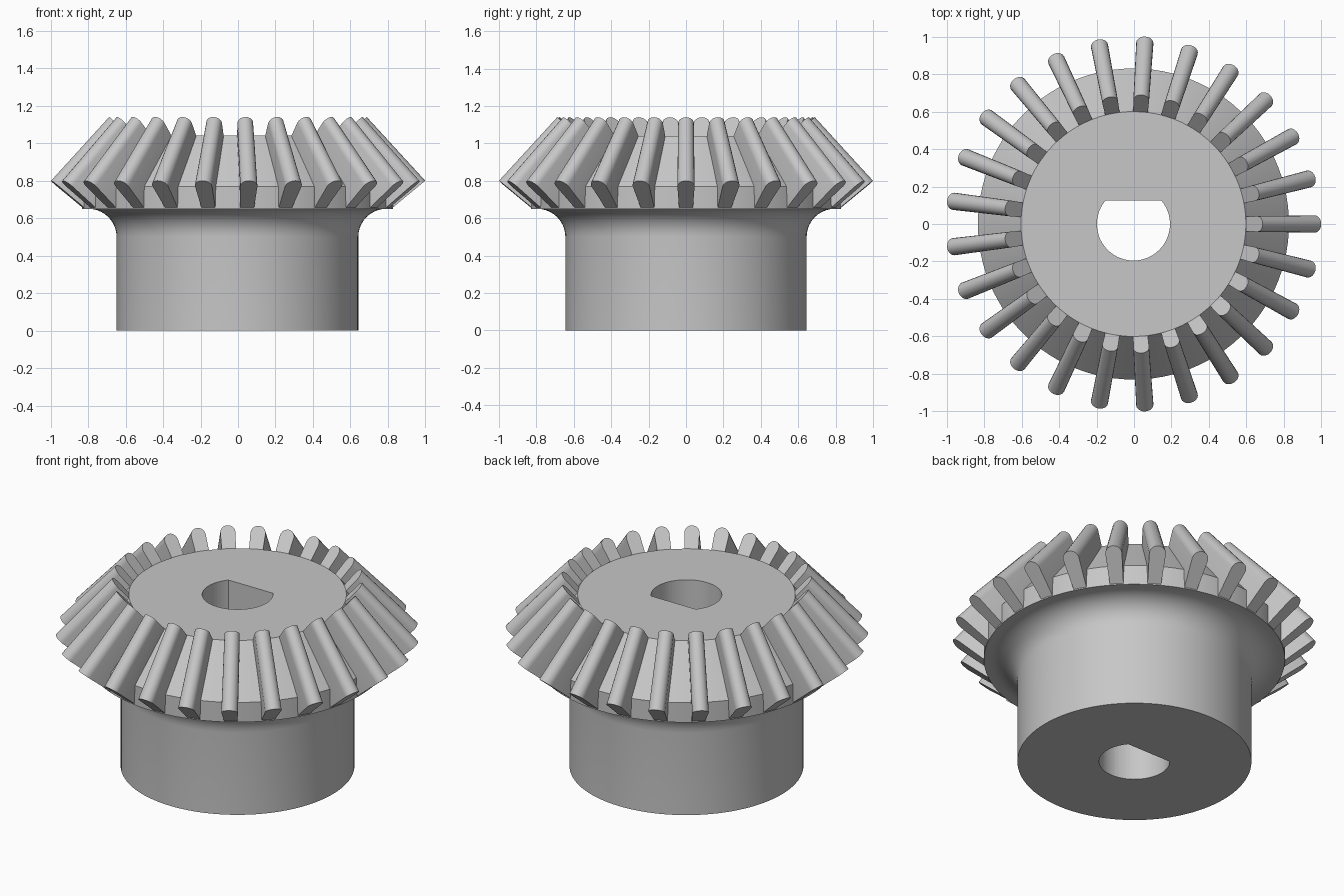
import bpy, bmesh
from math import pi, sin, cos, radians, asin
from mathutils import Vector, Matrix

default = bpy.data.objects.get("Cube")
if default:
    bpy.data.objects.remove(default, do_unlink=True)

TEETH = 25
CENTRE_X = -0.003

steel = bpy.data.materials.new("grey steel")
steel.use_nodes = True
grey = (0.57, 0.57, 0.57, 1)
steel.diffuse_color = grey
steel.node_tree.nodes["Principled BSDF"].inputs["Base Color"].default_value = grey


def make_object(name, bm):
    bmesh.ops.recalc_face_normals(bm, faces=bm.faces)
    mesh = bpy.data.meshes.new(name)
    bm.to_mesh(mesh)
    bm.free()
    mesh.materials.append(steel)
    obj = bpy.data.objects.new(name, mesh)
    obj.location.x = CENTRE_X
    bpy.context.collection.objects.link(obj)
    return obj


def select_only(obj):
    bpy.ops.object.select_all(action='DESELECT')
    obj.select_set(True)
    bpy.context.view_layer.objects.active = obj


def lathe(name, profile, steps):
    bm = bmesh.new()
    verts = [bm.verts.new((r, 0, z)) for r, z in profile]
    edges = [bm.edges.new(pair) for pair in zip(verts, verts[1:])]
    bmesh.ops.spin(bm, geom=verts + edges, cent=(0, 0, 0), axis=(0, 0, 1),
                   angle=2 * pi, steps=steps)
    bmesh.ops.remove_doubles(bm, verts=bm.verts, dist=0.0001)
    return make_object(name, bm)


def bridge(bm, loop_a, loop_b):
    for i in range(len(loop_a)):
        j = (i + 1) % len(loop_a)
        bm.faces.new((loop_a[i], loop_a[j], loop_b[j], loop_b[i]))
    bm.faces.new(loop_a)
    bm.faces.new(loop_b)


# Hub, flared collar and conical gear blank in one turned body
fillet = [(0.795 - 0.15 * cos(a), 0.5 + 0.15 * sin(a))
          for a in [radians(9 * i) for i in range(11)]]
body = lathe("gear_body", [(0, 0), (0.645, 0)] + fillet
             + [(0.83, 0.65), (0.83, 0.77), (0.6, 1.04), (0, 1.04)], 100)

# D-shaped shaft bore
bore_radius, flat_y = 0.195, 0.125
start = asin(flat_y / bore_radius)
sweep = pi + 2 * start
outline = [(bore_radius * cos(start - sweep * i / 40),
            bore_radius * sin(start - sweep * i / 40)) for i in range(41)]
bm = bmesh.new()
bridge(bm, *[[bm.verts.new((x, y, z)) for x, y in outline] for z in (-0.1, 1.2)])
cutter = make_object("bore_cutter", bm)
cutter.hide_render = True

select_only(body)
bore = body.modifiers.new("bore", 'BOOLEAN')
bore.operation = 'DIFFERENCE'
bore.solver = 'EXACT'
bore.object = cutter
bpy.ops.object.modifier_apply(modifier=bore.name)
bpy.data.objects.remove(cutter, do_unlink=True)


# Slanted teeth with rounded crests
def tooth_section(bm, root, tip, base_half, crest_half, turn):
    root, tip = Vector(root), Vector(tip)
    up = (tip - root).normalized()
    shoulder = tip - up * crest_half
    points = [(root, -base_half)]
    for i in range(11):
        a = pi * i / 10
        points.append((shoulder + up * crest_half * sin(a), -crest_half * cos(a)))
    points.append((root, base_half))
    return [bm.verts.new(turn @ Vector((p.x, w, p.z))) for p, w in points]


bm = bmesh.new()
for k in range(TEETH):
    turn = Matrix.Rotation(2 * pi * k / TEETH, 3, 'Z')
    outer = tooth_section(bm, (0.822, 0, 0.651), (1.002, 0, 0.8), 0.037, 0.046, turn)
    inner = tooth_section(bm, (0.55, 0, 0.985), (0.69, 0, 1.14), 0.037, 0.042, turn)
    bridge(bm, outer, inner)
teeth = make_object("gear_teeth", bm)

for obj in (body, teeth):
    select_only(obj)
    bpy.ops.object.shade_smooth_by_angle(angle=radians(30))
